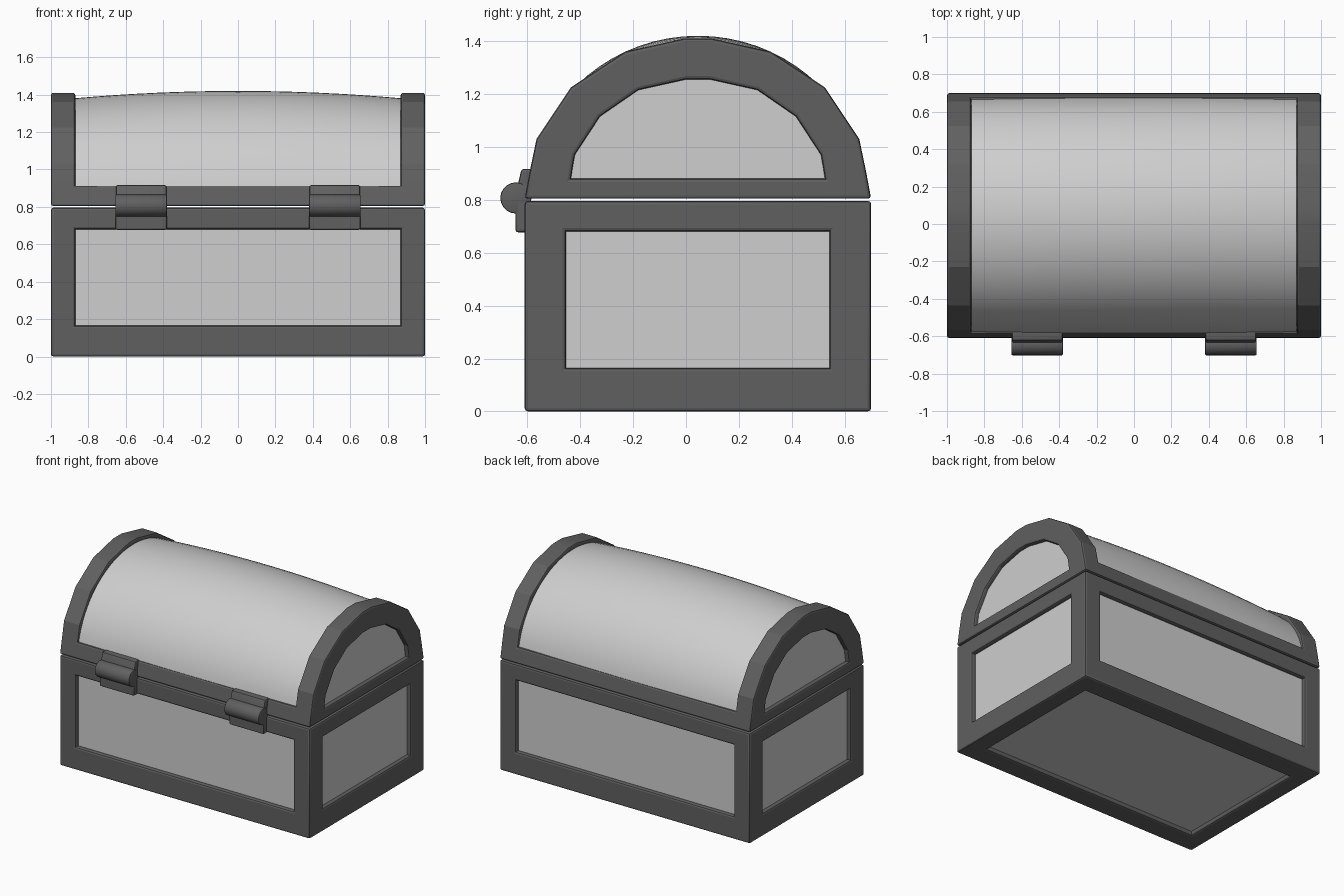
import bpy, bmesh, math

if "Cube" in bpy.data.objects:
    bpy.data.objects.remove(bpy.data.objects["Cube"])

CY = 0.045            # chest centre in y (hinges stick out at the front)
EX = 0.87             # inner edge of the end frames


def material(name, v):
    m = bpy.data.materials.new(name)
    m.diffuse_color = (v, v, v, 1)
    m.use_nodes = True
    m.node_tree.nodes["Principled BSDF"].inputs["Base Color"].default_value = m.diffuse_color
    return m


DARK = material("dark_grey_frame", 0.117)
LIGHT = material("light_grey_panel", 0.62)


def finish(bm, name, mats, bevel=0.0, angle=20):
    bmesh.ops.recalc_face_normals(bm, faces=bm.faces[:])
    bm.normal_update()
    if bevel:   # round only the outward corners
        edges = [e for e in bm.edges if len(e.link_faces) == 2
                 and e.calc_face_angle_signed(0) > 0.7]
        bmesh.ops.bevel(bm, geom=edges, offset=bevel, segments=2, profile=0.5,
                        affect='EDGES', clamp_overlap=True, material=-1)
    for f in bm.faces:
        f.smooth = True
    me = bpy.data.meshes.new(name)
    bm.to_mesh(me)
    bm.free()
    for m in mats:
        me.materials.append(m)
    me.set_sharp_from_angle(angle=math.radians(angle))
    ob = bpy.data.objects.new(name, me)
    bpy.context.collection.objects.link(ob)
    return ob


# lower box with a sunken light panel on every side and underneath
bm = bmesh.new()
bmesh.ops.create_cube(bm, size=1)
for v in bm.verts:
    v.co = (v.co.x * 2, CY + v.co.y * 1.31, 0.398 + v.co.z * 0.796)
bm.normal_update()
for f in [f for f in bm.faces if f.normal.z < 0.5]:
    n = f.normal.copy()
    bmesh.ops.inset_individual(bm, faces=[f], thickness=0.13, use_even_offset=True)
    for v in f.verts:
        if abs(n.z) < 0.5:
            v.co.z = 0.165 if v.co.z < 0.4 else 0.68
        if abs(n.x) < 0.5:
            v.co.x = math.copysign(EX, v.co.x)
        if abs(n.y) < 0.5:
            v.co.y = CY + math.copysign(0.498, v.co.y - CY)
    ring = bmesh.ops.extrude_face_region(bm, geom=[f])
    inner = [g for g in ring["geom"] if isinstance(g, bmesh.types.BMFace)][0]
    for v in inner.verts:
        v.co -= n * 0.03
    inner.material_index = 1
    if f.is_valid:
        bm.faces.remove(f)
finish(bm, "chest_box", [DARK, LIGHT], 0.013)


# lid frame: two faceted end arches joined by front and back rails
def mirrored(half):
    return [(CY - y, z) for y, z in half] + [(CY + y, z) for y, z in reversed(half)]


P = mirrored([(.655, .804), (.634, .915), (.61, 1.03), (.48, 1.225), (.275, 1.36), (.05, 1.41)])
Q = mirrored([(.48, .88), (.473, .925), (.465, .97), (.37, 1.115), (.225, 1.215), (.045, 1.255)])
R = [(CY + (y - CY) * .92, .8 + (z - .8) * .92) for y, z in P]
N = len(P)
bm = bmesh.new()


def ring(x, pts):
    return [bm.verts.new((x, y, z)) for y, z in pts]


mid = {}
for s in (-1, 1):
    out, hole, deep, inn = ring(s, P), ring(s, Q), ring(s * 0.97, Q), ring(s * EX, P)
    low = [None] + ring(s * EX, R[1:-1]) + [None]
    for i in range(N):
        j = (i + 1) % N
        for a, b in ((out, hole), (hole, deep), (out, inn)):
            bm.faces.new((a[i], a[j], b[j], b[i]))
        if 1 <= i < N - 2:
            bm.faces.new((inn[i], inn[j], low[j], low[i]))
    bm.faces.new(deep).material_index = 1
    mid[s] = (inn, low)
(ia, la), (ib, lb) = mid[-1], mid[1]
for i in (0, N - 2, N - 1):                       # rails and underside
    j = (i + 1) % N
    bm.faces.new((ia[i], ia[j], ib[j], ib[i]))
for i in (1, N - 2):                              # rail tops
    bm.faces.new((ia[i], ib[i], lb[i], la[i]))
for i in range(1, N - 2):                         # hidden backing under the barrel
    bm.faces.new((la[i], la[i + 1], lb[i + 1], lb[i]))
finish(bm, "lid_frame", [DARK, LIGHT], 0.012)

# smooth lid barrel, slightly bulged in the middle
bm = bmesh.new()
NX, NT = 16, 32
rows = []
for i in range(NX + 1):
    x = -0.88 + 1.76 * i / NX
    k = 1 - (x / 0.88) ** 2
    a, b = 0.632 + 0.008 * k, 0.58 + 0.04 * k
    t0 = math.asin(0.095 / b)
    row = []
    for j in range(NT + 1):
        t = t0 + (math.pi - 2 * t0) * j / NT
        row.append(bm.verts.new((x, CY + a * math.cos(t), 0.8 + b * math.sin(t))))
    rows.append(row)
for r0, r1 in zip(rows, rows[1:]):
    for j in range(NT):
        bm.faces.new((r0[j], r1[j], r1[j + 1], r0[j + 1]))
finish(bm, "lid_barrel", [LIGHT], 0, 40)


# front hinges: lower plate, tilted upper plate and round knuckle
def prism(name, pts, x0, x1, bevel, angle):
    bm = bmesh.new()
    a = [bm.verts.new((x0, y, z)) for y, z in pts]
    b = [bm.verts.new((x1, y, z)) for y, z in pts]
    bm.faces.new(a)
    bm.faces.new(b)
    for i in range(len(pts)):
        j = (i + 1) % len(pts)
        bm.faces.new((a[i], a[j], b[j], b[i]))
    return finish(bm, name, [DARK], bevel, angle)


knuckle = [(-0.643 + 0.059 * math.cos(math.tau * i / 20),
            0.807 + 0.059 * math.sin(math.tau * i / 20)) for i in range(20)]
for side, c in (("left", -0.518), ("right", 0.518)):
    prism("hinge_lower_plate_" + side,
          [(-.645, .677), (-.6, .677), (-.6, .797), (-.645, .797)], c - .138, c + .138, .01, 20)
    prism("hinge_upper_plate_" + side,
          [(-.648, .803), (-.6, .803), (-.572, .917), (-.622, .917)], c - .135, c + .135, .01, 20)
    prism("hinge_knuckle_" + side, knuckle, c - .138, c + .138, .006, 30)
